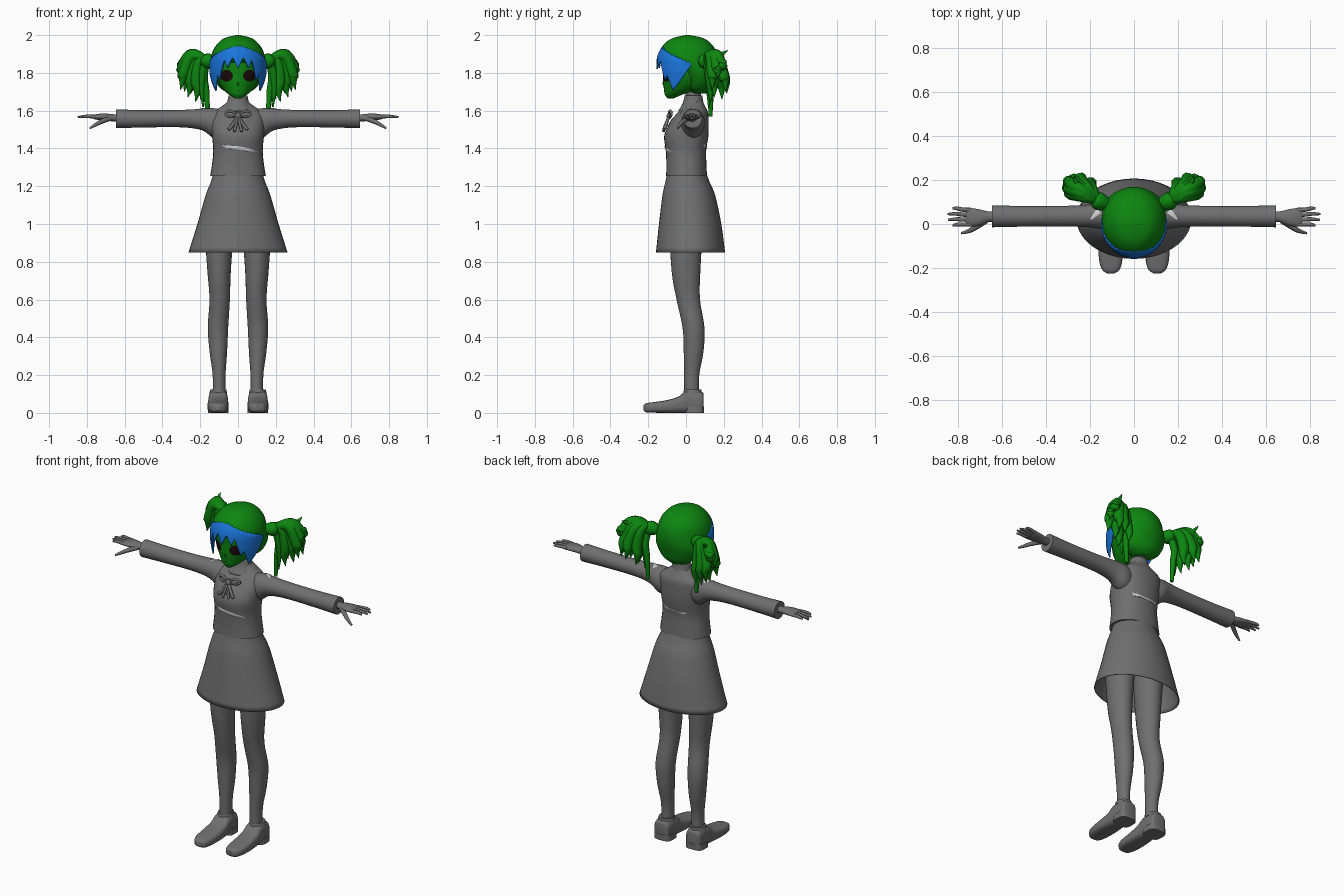
import bpy, bmesh, math
from mathutils import Vector
from mathutils.bvhtree import BVHTree

cube = bpy.data.objects.get("Cube")
if cube:
    bpy.data.objects.remove(cube, do_unlink=True)


def material(name, red, green, blue):
    mat = bpy.data.materials.new(name)
    mat.use_nodes = True
    mat.diffuse_color = (red, green, blue, 1)
    shader = next(n for n in mat.node_tree.nodes if n.type == 'BSDF_PRINCIPLED')
    shader.inputs["Base Color"].default_value = (red, green, blue, 1)
    return mat


GREY = material("grey_cloth", .16, .16, .16)
GREEN = material("green_hair", .004, .24, .005)
BLUE = material("blue_fringe", .01, .18, .72)
DARK = material("dark_eye", .012, .003, .003)
PALE = material("pale_patch", .6, .6, .6)


def add_object(name, data, mat, mirror=False):
    data.materials.append(mat)
    obj = bpy.data.objects.new(name, data)
    bpy.context.collection.objects.link(obj)
    if mirror:
        obj.modifiers.new("Mirror", 'MIRROR').use_mirror_merge = False
    return obj


def add_mesh(name, bm, mat, mirror=False):
    bmesh.ops.recalc_face_normals(bm, faces=bm.faces)
    mesh = bpy.data.meshes.new(name)
    bm.to_mesh(mesh)
    bm.free()
    return add_object(name, mesh, mat, mirror)


def smooth_rings(rings, steps):
    """Catmull-Rom interpolation of ring parameters."""
    out = []
    for i in range(len(rings) - 1):
        quad = [rings[max(i - 1, 0)], rings[i], rings[i + 1], rings[min(i + 2, len(rings) - 1)]]
        for s in range(steps):
            t = s / steps
            out.append([b + t / 2 * (c - a + t * (2*a - 5*b + 4*c - d + t * (3*(b - c) + d - a)))
                        for a, b, c, d in zip(*quad)])
    return out + [rings[-1]]


def loft(name, rings, mat, axis='z', mirror=False, steps=4, sides=28, power=1, caps=True):
    """Rings are (position on axis, centre u, centre v, radius u, radius v)."""
    order = {'z': (1, 2, 0), 'x': (0, 1, 2), 'y': (1, 0, 2)}[axis]
    bm = bmesh.new()
    loops = []
    for t, cu, cv, ru, rv in smooth_rings(rings, steps):
        loop = []
        for k in range(sides):
            ang = math.tau * k / sides
            c, s = (math.copysign(abs(f) ** power, f) for f in (math.cos(ang), math.sin(ang)))
            p = (t, cu + ru * c, cv + rv * s)
            loop.append(bm.verts.new([p[j] for j in order]))
        loops.append(loop)
    for lower, upper in zip(loops, loops[1:]):
        for k in range(sides):
            n = (k + 1) % sides
            bm.faces.new((lower[k], lower[n], upper[n], upper[k]))
    if caps:
        bm.faces.new(loops[0])
        bm.faces.new(loops[-1])
    return add_mesh(name, bm, mat, mirror)


def strands(name, paths, mat, mirror=True):
    """Tapered tubes; each path is a list of (x, y, z, radius)."""
    curve = bpy.data.curves.new(name, 'CURVE')
    curve.dimensions = '3D'
    curve.bevel_depth = 1
    curve.bevel_resolution = 2
    curve.resolution_u = 6
    curve.use_fill_caps = True
    for path in paths:
        spline = curve.splines.new('NURBS')
        spline.points.add(len(path) - 1)
        for point, (x, y, z, r) in zip(spline.points, path):
            point.co = (x, y, z, 1)
            point.radius = r
        spline.order_u = 3
        spline.use_endpoint_u = True
    return add_object(name, curve, mat, mirror)


def decal(name, target, outline, mat, side='front', lift=.004, mirror=False):
    """Thin plate laid on the target's surface; the outline is in the side's plane."""
    bm = bmesh.new()
    bm.from_mesh(target.data)
    tree = BVHTree.FromBMesh(bm)
    bm.free()
    place = {'front': lambda u, v: Vector((u, -2, v)), 'back': lambda u, v: Vector((u, 2, v)),
             'top': lambda u, v: Vector((u, v, 4))}[side]
    ray = Vector({'front': (0, 1, 0), 'back': (0, -1, 0), 'top': (0, 0, -1)}[side])
    mid = [sum(c) / len(outline) for c in zip(*outline)]
    bm = bmesh.new()

    def drop(point, f):
        u, v = (m + (p - m) * f for m, p in zip(mid, point))
        hit = tree.ray_cast(place(u, v), ray)[0]
        return bm.verts.new((hit or place(u, v) + ray * 2) - ray * lift)

    centre = drop(mid, 1)
    loops = [[drop(p, f) for p in outline] for f in (.35, .7, 1)]
    for k in range(len(outline)):
        n = (k + 1) % len(outline)
        bm.faces.new((centre, loops[0][k], loops[0][n]))
        for a, b in zip(loops, loops[1:]):
            bm.faces.new((a[k], b[k], b[n], a[n]))
    return add_mesh(name, bm, mat, mirror)


def ellipse(u, v, ru, rv, count=20):
    return [(u + ru * math.cos(math.tau * k / count), v + rv * math.sin(math.tau * k / count))
            for k in range(count)]


# Legs and shoes
loft("legs", [(.08, .1, .03, .035, .04), (.2, .1, .03, .034, .04), (.32, .104, .04, .046, .052),
              (.45, .106, .04, .054, .058), (.6, .097, .012, .054, .062), (.75, .1, 0, .062, .076),
              (1, .1, 0, .08, .09)], GREY, mirror=True)
loft("shoes", [(-.225, .105, .027, .015, .014), (-.21, .105, .027, .038, .024),
               (-.17, .106, .029, .052, .028), (-.1, .106, .034, .056, .034),
               (-.04, .105, .043, .054, .043), (0, .105, .058, .052, .058),
               (.05, .105, .06, .05, .06), (.085, .105, .055, .045, .055),
               (.093, .105, .055, .03, .045)], GREY, 'y', mirror=True, power=.65)
loft("shoe_heels", [(0, .105, .045, .055, .05), (.035, .105, .045, .055, .05)], GREY,
     mirror=True, steps=1, power=.6)
loft("shoe_collars", [(.1, .105, .035, .048, .05), (.125, .104, .035, .042, .046)], GREY,
     mirror=True, steps=1)

# Skirt
skirt = loft("skirt", [(.85, 0, .024, .262, .183), (1, 0, .022, .215, .165), (1.15, 0, .015, .172, .14),
                       (1.22, 0, .008, .145, .118), (1.27, 0, .004, .128, .104)],
             GREY, sides=40, caps=False)
skirt.modifiers.new("Thickness", 'SOLIDIFY').thickness = .004

# Jacket, neck and collar
jacket = loft("jacket", [(1.255, 0, .003, .147, .108), (1.32, 0, .002, .137, .106),
                         (1.39, 0, 0, .131, .107), (1.47, 0, .002, .138, .117),
                         (1.54, 0, .02, .142, .1), (1.59, 0, .04, .13, .077),
                         (1.62, 0, .045, .09, .058), (1.65, 0, .04, .05, .048)], GREY, power=.9)
loft("neck", [(1.6, 0, .045, .042, .042), (1.75, 0, .035, .038, .04)], GREY, steps=1)
collar = loft("collar", [(1.6, 0, .035, .085, .075), (1.64, 0, .038, .06, .055),
                         (1.68, 0, .04, .05, .047)], GREY, caps=False)
collar.modifiers.new("Thickness", 'SOLIDIFY').thickness = .006
decal("lapels", jacket, [(.01, 1.55), (.045, 1.51), (.1, 1.58), (.06, 1.61), (.03, 1.6)],
      GREY, lift=.008, mirror=True)

# Neck bow: loops, tails and knot
strands("bow_loops", [[(0, -.085, 1.575, .004), (.03, -.09, 1.6, .009), (.068, -.075, 1.595, .007),
                       (.06, -.08, 1.565, .007), (0, -.09, 1.57, .004)]], GREY)
strands("bow_tails", [[(.005, -.09, 1.57, .007), (.02, -.105, 1.53, .01), (.05, -.115, 1.5, .009)],
                      [(.003, -.09, 1.57, .006), (.008, -.11, 1.53, .008), (.02, -.12, 1.49, .008)]], GREY)
loft("bow_knot", [(1.555, 0, -.09, .008, .008), (1.572, 0, -.09, .015, .014),
                  (1.59, 0, -.085, .008, .008)], GREY, sides=12)

# Sleeves with hollow cuffs
sleeves = loft("sleeves", [(.06, .035, 1.53, .05, .07), (.13, .037, 1.535, .062, .078),
                           (.19, .037, 1.553, .053, .057), (.3, .036, 1.558, .047, .046),
                           (.5, .035, 1.557, .047, .046), (.645, .035, 1.557, .05, .05)],
               GREY, 'x', mirror=True, caps=False)
loft("cuff_linings", [(.645, .035, 1.557, .05, .05), (.643, .035, 1.557, .043, .043),
                      (.61, .035, 1.557, .04, .04)], GREY, 'x', mirror=True, steps=1)

# Hands
loft("palms", [(.6, .033, 1.56, .024, .02), (.66, .033, 1.562, .024, .019), (.7, .03, 1.566, .036, .019),
               (.74, .03, 1.567, .042, .016), (.765, .03, 1.567, .038, .011)], GREY, 'x', mirror=True)
fingers = []
for i, tip in enumerate((.825, .845, .848, .825)):
    y = -.002 + .022 * i
    fingers.append([(.745, y, 1.567, .01), (.78, y, 1.57, .01), (.81, y + .003 * i, 1.57, .009),
                    (tip, y + .004 * i - .005, 1.566, .005)])
fingers.append([(.675, .015, 1.56, .014), (.72, -.015, 1.545, .013), (.755, -.035, 1.525, .01),
                (.785, -.042, 1.507, .005)])
strands("fingers", fingers, GREY)

# Head and hair cap
head = loft("head", [(1.665, 0, -.082, .016, .016), (1.685, 0, -.065, .048, .047),
                     (1.715, 0, -.025, .08, .092), (1.76, 0, 0, .108, .122),
                     (1.81, 0, .005, .122, .127), (1.88, 0, .005, .124, .127),
                     (1.94, 0, .01, .09, .09)], GREEN)
strands("nose", [[(0, -.11, 1.76, .004), (0, -.126, 1.745, .006), (0, -.115, 1.735, .004)]],
        GREEN, mirror=False)
loft("hair_cap", [(1.69, 0, .07, .045, .04), (1.72, 0, .07, .095, .07), (1.77, 0, .07, .128, .085),
                  (1.82, 0, .055, .142, .112), (1.87, 0, .013, .145, .156),
                  (1.92, 0, .01, .132, .147), (1.96, 0, .01, .104, .118), (1.985, 0, .01, .07, .078),
                  (2, 0, .01, .012, .013)], GREEN, sides=36)

# Eyes and mouth
decal("eyes", head, ellipse(.06, 1.785, .033, .031), DARK, mirror=True)
decal("mouth", head, ellipse(0, 1.706, .009, .002), DARK)

# Fringe: curved sheet with a zigzag lower edge
HEM = [(0, 1.82), (11, 1.885), (22, 1.825), (29, 1.87), (42, 1.76), (48, 1.79), (60, 1.705),
       (75, 1.75), (98, 1.84)]


def hem_height(angle):
    for (a, za), (b, zb) in zip(HEM, HEM[1:]):
        if angle <= b:
            return za + (zb - za) * (angle - a) / (b - a)
    return HEM[-1][1]


bm = bmesh.new()
columns = []
for angle in range(-98, 99, 2):
    rad = math.radians(angle)
    low = hem_height(abs(angle))
    high = 1.945 - .095 * (abs(angle) / 98) ** 1.3 + .006 * (angle // 2 % 4 - 1.5) / 2
    column = []
    for k in range(9):
        z = low + (max(high, low + .005) - low) * k / 8
        swell = math.sqrt(1 - (max(z - 1.85, 0) / .152) ** 2) - .9 * max(1.8 - z, 0)
        column.append(bm.verts.new((.151 * swell * math.sin(rad), .005 - .162 * swell * math.cos(rad), z)))
    columns.append(column)
for left, right in zip(columns, columns[1:]):
    for k in range(8):
        bm.faces.new((left[k], right[k], right[k + 1], left[k + 1]))
fringe = add_mesh("fringe", bm, BLUE)
fringe.modifiers.new("Thickness", 'SOLIDIFY').thickness = .008

# Bunches: hair ties, curved locks and straight strands
strands("hair_ties", [[(.125, .09, 1.855, .03), (.15, .1, 1.86, .042), (.175, .11, 1.865, .04),
                       (.19, .115, 1.867, .025)]], GREEN)
TIPS = [(.315, .17, 1.77), (.31, .2, 1.81), (.305, .14, 1.71), (.285, .21, 1.7), (.265, .15, 1.67),
        (.25, .215, 1.69), (.225, .13, 1.645), (.2, .19, 1.66)]
locks = []
for x, y, z in TIPS:
    out = x - .17
    locks.append([(.17, .11, 1.865, .022), (.18 + out * .45, y * .4 + .075, 1.925 - (.3 - x) * .3, .03),
                  (.18 + out * .85, y * .8 + .03, z * .4 + 1.1, .032), (x - .015, y, z + .06, .022),
                  (x, y, z, .001)])
locks.append([(.24, .16, 1.88, .02), (.27, .19, 1.9, .014), (.27, .222, 1.92, .001)])
strands("bunches", locks, GREEN)
strands("straight_strands", [[(.17, .11, 1.85, .02), (.185, .13, 1.78, .02), (.165, .13, 1.7, .018),
                              (.16, .13, 1.57, .01)],
                             [(.18, .11, 1.84, .02), (.2, .12, 1.75, .018), (.185, .12, 1.62, .004)]], GREEN)

# Pale patches of the lining showing through
decal("front_patch", jacket, [(-.09, 1.42), (0, 1.413), (.06, 1.4), (.11, 1.38), (.05, 1.384), (-.06, 1.4)], PALE)
decal("back_patch", jacket, [(-.08, 1.415), (.09, 1.425), (.08, 1.405), (-.06, 1.4)], PALE, 'back')
decal("shoulder_patches", sleeves, [(.15, .05), (.17, .07), (.205, .02), (.19, .02)], PALE, 'top', mirror=True)

# Smooth shading with sharp edges kept
bpy.ops.object.select_all(action='DESELECT')
for obj in bpy.context.collection.objects:
    if obj.type == 'MESH':
        obj.select_set(True)
        bpy.context.view_layer.objects.active = obj
bpy.ops.object.shade_smooth_by_angle(angle=math.radians(40))
